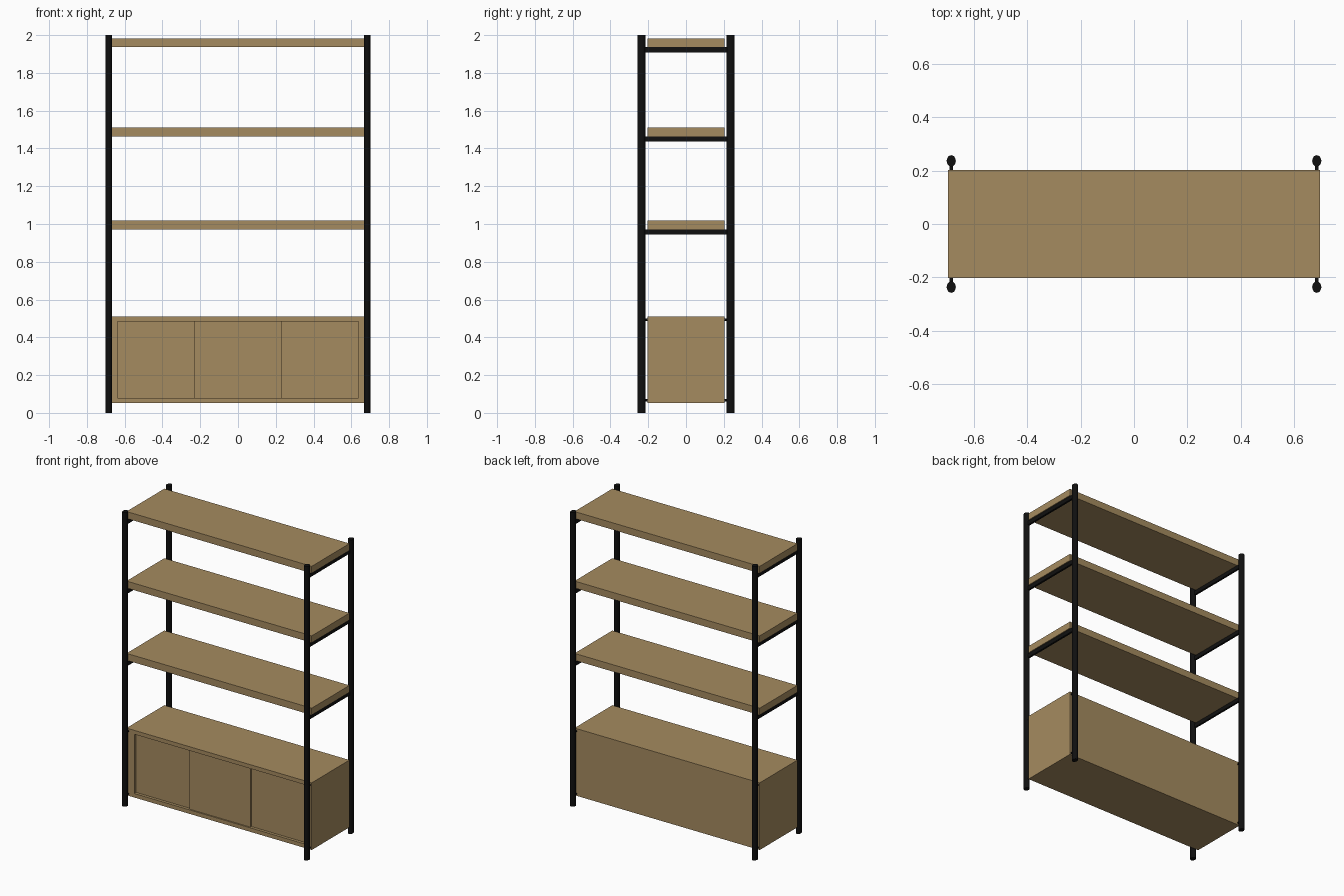
import bpy, bmesh
from mathutils import Matrix

if "Cube" in bpy.data.objects:
    bpy.data.objects.remove(bpy.data.objects["Cube"])


def material(name, rgb):
    m = bpy.data.materials.new(name)
    m.diffuse_color = (*rgb, 1)
    m.use_nodes = True
    m.node_tree.nodes["Principled BSDF"].inputs["Base Color"].default_value = m.diffuse_color
    return m


WOOD = material("oak wood", (0.378, 0.258, 0.116))
BLACK = material("black metal", (0.005, 0.005, 0.005))

W, D = 0.697, 0.203          # half width and half depth of the shelves
PX, PY = 0.684, 0.236        # post centres


def finish(name, bm, mat):
    me = bpy.data.meshes.new(name)
    bm.to_mesh(me)
    bm.free()
    me.materials.append(mat)
    ob = bpy.data.objects.new(name, me)
    bpy.context.collection.objects.link(ob)
    return ob


def box_bm(lo, hi):
    bm = bmesh.new()
    bmesh.ops.create_cube(bm, size=1)
    for v in bm.verts:
        v.co = [lo[i] if v.co[i] < 0 else hi[i] for i in range(3)]
    return bm


def box(name, lo, hi, mat):
    return finish(name, box_bm(lo, hi), mat)


def post(name, x, y):
    # oval upright, smooth round the side with flat caps
    bm = bmesh.new()
    bmesh.ops.create_cone(bm, cap_ends=True, segments=32, radius1=1, radius2=1, depth=2,
                          matrix=Matrix.Translation((0, 0, 1)))
    for v in bm.verts:
        v.co.x = v.co.x * 0.017 + x
        v.co.y = v.co.y * 0.0215 + y
    for f in bm.faces:
        f.smooth = abs(f.normal.z) < 0.5
    for e in bm.edges:
        e.smooth = all(f.smooth for f in e.link_faces)
    return finish(name, bm, BLACK)


def pin(name, x, y, z):
    # short round spacer between post and cabinet
    bm = bmesh.new()
    bmesh.ops.create_cone(bm, cap_ends=True, segments=16, radius1=0.006, radius2=0.006,
                          depth=0.04, matrix=Matrix.Translation((x, y, z)) @ Matrix.Rotation(1.5707963, 4, 'X'))
    return finish(name, bm, BLACK)


# uprights and cabinet pins
for sx, side in ((-1, "left"), (1, "right")):
    for sy, end in ((-1, "front"), (1, "back")):
        post(f"{end}_{side}_post", sx * PX, sy * PY)
        for z, lev in ((0.067, "lower"), (0.493, "upper")):
            pin(f"{end}_{side}_{lev}_pin", sx * PX, sy * 0.209, z)

# open shelves resting on cross bars
for i, z in enumerate((0.971, 1.463, 1.936)):
    box(f"shelf_{i + 1}", (-W, -D, z), (W, D, z + 0.047), WOOD)
    for sx, side in ((-1, "left"), (1, "right")):
        box(f"{side}_cross_bar_{i + 1}", (sx * PX - 0.0065, -PY, z - 0.027),
            (sx * PX + 0.0065, PY, z), BLACK)

# cabinet body with a recessed front opening
OX, Z0, Z1 = 0.638, 0.08, 0.483
bm = box_bm((-W, -D, 0.053), (W, D, 0.51))
front = min(bm.faces, key=lambda f: f.calc_center_median().y)
bmesh.ops.inset_region(bm, faces=[front], thickness=0.02)
for v in front.verts:
    v.co.x = OX if v.co.x > 0 else -OX
    v.co.z = Z1 if v.co.z > 0.28 else Z0
new = bmesh.ops.extrude_face_region(bm, geom=[front])["geom"]
bmesh.ops.translate(bm, vec=(0, 0.03, 0), verts=[g for g in new if isinstance(g, bmesh.types.BMVert)])
if front.is_valid:
    bm.faces.remove(front)
bmesh.ops.recalc_face_normals(bm, faces=bm.faces)
finish("cabinet_body", bm, WOOD)

# sliding doors, the middle one in the front track
box("left_door", (-OX, -D + 0.02, Z0), (-0.22, -D + 0.03, Z1), WOOD)
box("right_door", (0.22, -D + 0.02, Z0), (OX, -D + 0.03, Z1), WOOD)
box("middle_door", (-0.23, -D + 0.009, Z0), (0.23, -D + 0.02, Z1), WOOD)
